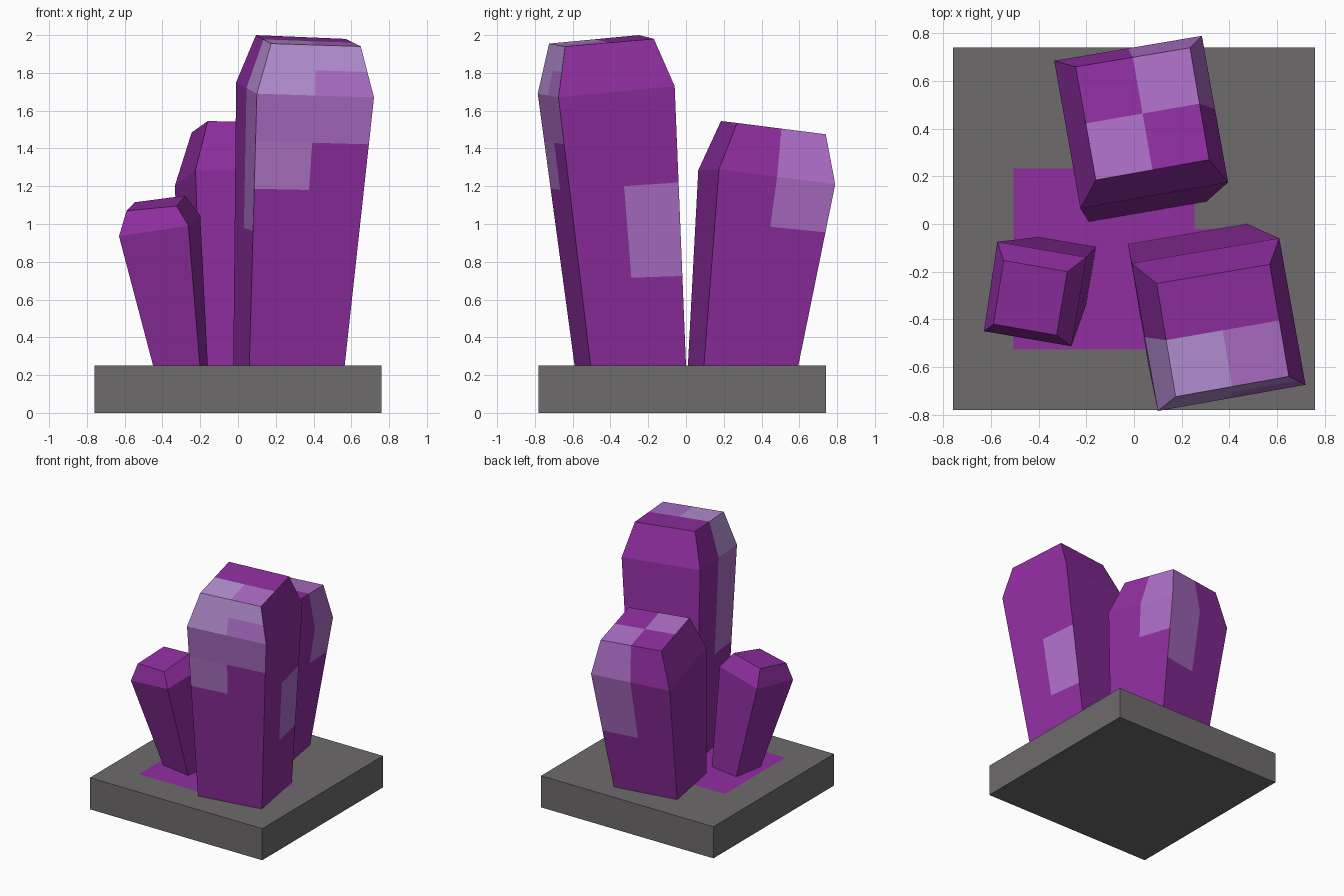
import bpy, bmesh
from mathutils import Vector

if "Cube" in bpy.data.objects:
    bpy.data.objects.remove(bpy.data.objects["Cube"])


def material(name, srgb):
    m = bpy.data.materials.new(name)
    lin = [(c / 255 / 12.92) if c < 10 else ((c / 255 + 0.055) / 1.055) ** 2.4 for c in srgb]
    m.diffuse_color = (*lin, 1.0)
    m.use_nodes = True
    m.node_tree.nodes["Principled BSDF"].inputs["Base Color"].default_value = m.diffuse_color
    return m


KEYS = "GPMLA"
MATS = [material("stone_grey", (110, 107, 109)),
        material("crystal_purple", (144, 46, 161)),
        material("soft_lilac", (174, 111, 199)),
        material("light_lilac", (178, 120, 202)),
        material("pale_lilac", (184, 146, 214))]


def quad_grid(bm, corners, us, vs, rows):
    """Split a quad into cells at us and vs; rows of colour keys run bottom up."""
    a, b, c, d = (Vector(p) for p in corners)

    def at(u, v):
        return a.lerp(b, u).lerp(d.lerp(c, u), v)

    for j, row in enumerate(rows):
        for i, key in enumerate(row):
            u0, u1, v0, v1 = us[i], us[i + 1], vs[j], vs[j + 1]
            f = bm.faces.new([bm.verts.new(at(u, v)) for u, v in
                              ((u0, v0), (u1, v0), (u1, v1), (u0, v1))])
            f.material_index = KEYS.index(key)


def finish(bm, name):
    bmesh.ops.remove_doubles(bm, verts=bm.verts[:], dist=0.0005)
    me = bpy.data.meshes.new(name)
    bm.to_mesh(me)
    bm.free()
    for m in MATS:
        me.materials.append(m)
    ob = bpy.data.objects.new(name, me)
    bpy.context.collection.objects.link(ob)
    return ob


def crystal(name, rings, paint):
    """Rings go bottom, shoulder, tip; corners front-left, front-right, back-right, back-left."""
    bm = bmesh.new()
    plain = ([0, 1], [0, 1], ["P"])
    for tier in range(2):
        lo, hi = rings[tier], rings[tier + 1]
        for s in range(4):
            n = (s + 1) % 4
            quad_grid(bm, (lo[s], lo[n], hi[n], hi[s]), *paint.get((tier, s), plain))
    quad_grid(bm, rings[2], *paint.get("top", plain))
    quad_grid(bm, rings[0][::-1], *plain)
    return finish(bm, name)


FRONT, RIGHT, BACK, LEFT = range(4)
HALF = [0, 0.5, 1]
Z = 0.252

# Stone base with a purple stain on its top
bm = bmesh.new()
x, y0, y1 = 0.76, -0.78, 0.74
low = [(-x, y0, 0), (x, y0, 0), (x, y1, 0), (-x, y1, 0)]
high = [(px, py, Z) for px, py, _ in low]
for s in range(4):
    n = (s + 1) % 4
    quad_grid(bm, (low[s], low[n], high[n], high[s]), [0, 1], [0, 1], ["G"])
quad_grid(bm, low[::-1], [0, 1], [0, 1], ["G"])
sixths = [i / 6 for i in range(7)]
quad_grid(bm, high, sixths, sixths,
          ["GGGGGG", "GPPPPG", "GPPPPG", "GPPPGG", "GGGGGG", "GGGGGG"])
finish(bm, "stone_base")

# Tall crystal, front right
crystal("tall_crystal", [
    [(0.06, -0.59, Z), (0.565, -0.505, Z), (0.475, 0.0, Z), (-0.025, -0.085, Z)],
    [(0.10, -0.785, 1.69), (0.72, -0.675, 1.67), (0.61, -0.06, 1.73), (-0.01, -0.165, 1.75)],
    [(0.175, -0.725, 1.955), (0.65, -0.64, 1.94), (0.57, -0.17, 1.98), (0.095, -0.25, 2.0)],
], {
    (0, FRONT): (HALF, [0, 0.65, 0.825, 1], ["PP", "LP", "MM"]),
    (1, FRONT): (HALF, HALF, ["AM", "AA"]),
    (0, RIGHT): (HALF, [0, 0.32, 0.655, 1], ["PP", "PM", "PP"]),
    (0, LEFT): (HALF, [0, 0.495, 1], ["PP", "PM"]),
    (1, LEFT): (HALF, [0, 1], ["PA"]),
    "top": (HALF, HALF, ["AM", "PP"]),
})

# Middle crystal, at the back
crystal("middle_crystal", [
    [(-0.19, 0.01, Z), (0.305, 0.095, Z), (0.22, 0.595, Z), (-0.28, 0.51, Z)],
    [(-0.225, 0.065, 1.285), (0.395, 0.175, 1.29), (0.285, 0.79, 1.21), (-0.335, 0.685, 1.20)],
    [(-0.16, 0.185, 1.545), (0.315, 0.27, 1.535), (0.235, 0.74, 1.475), (-0.245, 0.66, 1.485)],
], {
    (0, RIGHT): (HALF, [0, 0.735, 1], ["PP", "PM"]),
    (1, RIGHT): (HALF, [0, 1], ["PM"]),
    (0, BACK): (HALF, [0, 0.5, 1], ["PP", "MP"]),
    (1, BACK): (HALF, [0, 1], ["MP"]),
    "top": (HALF, HALF, ["MP", "PM"]),
})

# Small crystal leaning out to the left
crystal("small_crystal", [
    [(-0.45, -0.30, Z), (-0.202, -0.342, Z), (-0.16, -0.097, Z), (-0.405, -0.055, Z)],
    [(-0.63, -0.45, 0.935), (-0.263, -0.513, 0.99), (-0.20, -0.14, 1.045), (-0.574, -0.075, 0.99)],
    [(-0.59, -0.42, 1.07), (-0.325, -0.467, 1.095), (-0.28, -0.20, 1.15), (-0.547, -0.153, 1.115)],
], {})
